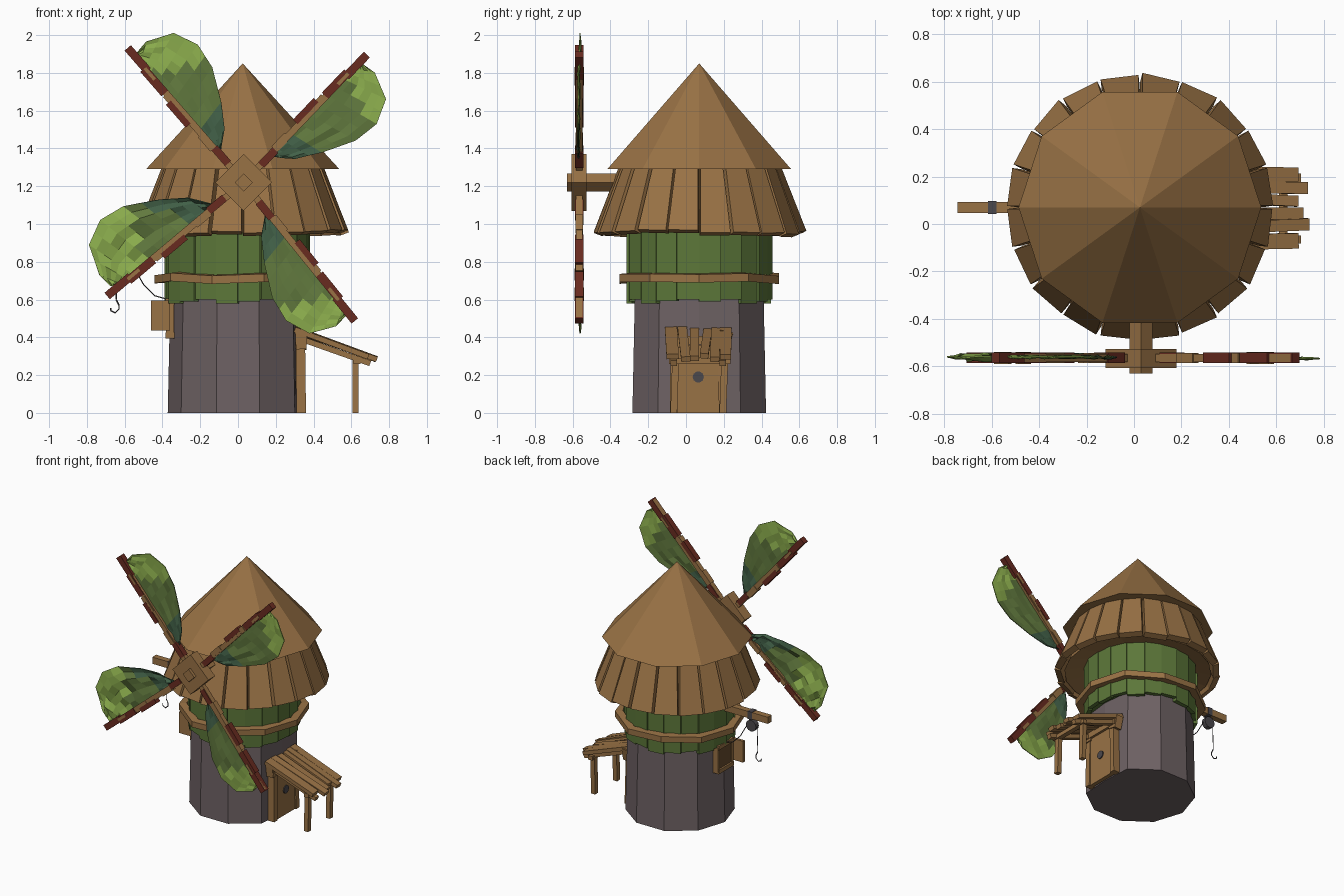
import bpy, bmesh, math, random
from mathutils import Vector as V

if "Cube" in bpy.data.objects:
    bpy.data.objects.remove(bpy.data.objects["Cube"])

random.seed(4)
CY = 0.07  # tower axis y


def mat(name, r, g, b):
    m = bpy.data.materials.new(name)
    m.diffuse_color = (*[((c / 255 + .055) / 1.055) ** 2.4 for c in (r, g, b)], 1)
    m.use_nodes = True
    m.node_tree.nodes["Principled BSDF"].inputs["Base Color"].default_value = m.diffuse_color
    return m


WOOD = mat("wood", 153, 114, 69)
DARK = mat("dark wood", 104, 76, 46)
GREEN = mat("plank green", 92, 119, 57)
STONE = mat("stone", 110, 98, 100)
RED = mat("red brown", 105, 43, 32)
TEAL = mat("teal leaf", 66, 97, 72)
LEAF = mat("mid leaf", 97, 121, 62)
LIME = mat("light leaf", 141, 175, 78)
IRON = mat("iron", 75, 72, 76)


def obj(name, bm, *mats):
    bmesh.ops.recalc_face_normals(bm, faces=bm.faces)
    me = bpy.data.meshes.new(name)
    bm.to_mesh(me)
    bm.free()
    for m in mats:
        me.materials.append(m)
    o = bpy.data.objects.new(name, me)
    bpy.context.collection.objects.link(o)
    return o


def beam(name, a, b, w, t, m, side=(0, 1, 0), w1=None):
    """Bar from a to b, w wide along side (w1 at b), t thick."""
    a, b = V(a), V(b)
    d = (b - a).normalized()
    s = (V(side) - d * V(side).dot(d)).normalized()
    n = d.cross(s)
    bm = bmesh.new()
    rings = [[bm.verts.new(p + s * ww / 2 * i + n * t / 2 * j) for i, j in ((-1, -1), (1, -1), (1, 1), (-1, 1))]
             for p, ww in ((a, w), (b, w1 or w))]
    bm.faces.new(rings[0])
    bm.faces.new(rings[1])
    for i in range(4):
        bm.faces.new((rings[0][i], rings[0][i - 1], rings[1][i - 1], rings[1][i]))
    return obj(name, bm, m)


def lathe(name, profile, m, cx=0, n=10, closed=False, tweak=None):
    """Faceted ring stack from (radius, z) pairs."""
    bm = bmesh.new()
    rings = []
    for r, z in profile:
        ring = []
        for i in range(n):
            a = 2 * math.pi * i / n
            p = V((cx + r * math.cos(a), CY + r * math.sin(a), z))
            ring.append(bm.verts.new(tweak(i, p) if tweak else p))
        rings.append(ring)
    pairs = list(zip(rings, rings[1:])) + ([(rings[-1], rings[0])] if closed else [])
    for lo, hi in pairs:
        for i in range(n):
            bm.faces.new((lo[i], lo[(i + 1) % n], hi[(i + 1) % n], hi[i]))
    if not closed:
        bm.faces.new(rings[0])
        bm.faces.new(rings[-1])
    bmesh.ops.remove_doubles(bm, verts=bm.verts, dist=1e-4)
    return obj(name, bm, m)


# Stone base, flattened at the door
def door_flat(i, p):
    if i == 0:
        p.x = 0.315
    return p


lathe("stone_base", [(.372, 0), (.358, .64)], STONE, tweak=door_flat)

# Green plank storey
lathe("inner_wall", [(.35, .61), (.35, 1.3)], GREEN, n=20)
for i in range(20):
    a = 2 * math.pi * (i + .5) / 20
    c, s = math.cos(a), math.sin(a)
    r = .362 + random.uniform(-.004, .004)
    tilt = random.uniform(-.12, .12)
    low = .59 + .012 * math.sin(i * 2.1)
    beam("green_plank", (r * c, CY + r * s, low), (r * c, CY + r * s, 1.2), .118, .03,
         GREEN, (-math.sin(a + tilt), math.cos(a + tilt), 0))

# Uneven wooden belt
lathe("belt", [(.39, .695), (.443, .69), (.443, .733), (.39, .738)], WOOD, closed=True,
      tweak=lambda i, p: p + V((0, 0, .008 * math.sin(i * 2.4))))

# Conical roof and plank skirt
lathe("roof_cone", [(.512, 1.29), (.0, 1.85)], WOOD, cx=.025)
lathe("skirt_lining", [(.36, .985), (.50, .955), (.36, 1.33)], WOOD, cx=.025, n=20)
for i in range(20):
    a = 2 * math.pi * (i + .5) / 20
    c, s = math.cos(a), math.sin(a)
    tilt = random.uniform(-.1, .1)
    z = .95 + random.uniform(-.012, .012)
    beam("skirt_plank", (.025 + .39 * c, CY + .39 * s, 1.33), (.025 + .535 * c, CY + .535 * s, z), .115, .045,
         WOOD, (-math.sin(a + tilt), math.cos(a + tilt), 0), .161)

# Axle and diamond hub
HX, HY, HZ = .03, -.565, 1.22
beam("axle", (HX, -.63, HZ), (HX, -.25, HZ), .068, .068, WOOD, (1, 0, 1))
beam("hub", (HX, -.607, HZ), (HX, -.528, HZ), .212, .212, WOOD, (1, 0, 1))

# Blades: striped arms with leaf sails
OUTLINE = [(.20, .01), (.28, .11), (.40, .19), (.57, .275), (.71, .295), (.84, .24), (.90, .10), (.89, .03)]
ARM = [.19, .25, .36, .50, .64, .76, .84, .87]
ROWS = 6


def lerp_list(pts, t):
    i = min(int(t), len(pts) - 2)
    return V(pts[i]).lerp(V(pts[i + 1]), t - i)


for ang, wrinkle, grow, rim in ((131, .007, 1, .75), (46.3, .007, 1, .79), (-51, .007, .97, .76), (220, .018, 1.14, .66)):
    t = math.radians(ang)
    d = V((math.cos(t), 0, math.sin(t)))
    n = V((math.sin(t), 0, -math.cos(t)))
    hub = V((HX, HY, HZ))

    def at(u, v, y=0):
        return hub + d * u + n * v + V((0, y, 0))

    beam("arm", at(.1, 0), at(.93, 0), .036, .034, WOOD, n)
    for u0, u1, v, w in ((.13, .24, .004, .04), (.42, .58, -.024, .034),
                         (.63, .80, -.006, .046), (.78, .94, .004, .044)):
        beam("arm_red_slat", at(u0, v), at(u1, v), w, .044, RED, n)
    for y in (-.022, .022):
        beam("arm_tip_strip", at(.72, .002, y), at(.80, .002, y), .018, .006, WOOD, n)
    for u0, u1 in ((.24, .34), (.50, .62)):
        beam("arm_pale_slat", at(u0, -.008), at(u1, -.008), .036, .042, WOOD, n)
    bm = bmesh.new()
    grid = []
    cols = 2 * (len(OUTLINE) - 1)
    for k in range(cols + 1):
        u, v = lerp_list([(*p, 0) for p in OUTLINE], k / 2)[:2]
        ua = lerp_list([(x, 0, 0) for x in ARM], k / 2)[0]
        row = []
        for j in range(ROWS + 1):
            f = j / ROWS
            y = random.uniform(-wrinkle, wrinkle) * (1 if 0 < f < 1 else .3)
            pu, pv = ua + (u - ua) * f, v * f * grow
            row.append((bm.verts.new(at(pu, pv, y)), pu, pv))
        grid.append(row)
    for i in range(cols):
        for j in range(ROWS):
            q = (grid[i][j], grid[i + 1][j], grid[i + 1][j + 1], grid[i][j + 1])
            f = bm.faces.new([p[0] for p in q])
            cu, cv = sum(p[1] for p in q) / 4, sum(p[2] for p in q) / 4
            # teal root, pale rim and tip
            f.material_index = 0 if cu < .35 + .45 * cv else 2 if cu + .45 * cv > rim else 1
    sail = obj("leaf_sail", bm, TEAL, LEAF, LIME)
    sail.modifiers.new("thickness", 'SOLIDIFY').thickness = .006

# Door with frame and porthole
beam("door", (.335, .065, 0), (.335, .065, .36), .22, .03, WOOD)
for y in (-.065, .195):
    beam("door_post", (.335, y, 0), (.33, y * .95, .4), .04, .05, WOOD)
    beam("porch_post", (.622, y, 0), (.622, y + .01, .28), .036, .034, WOOD)
    beam("porch_rafter", (.31, y, .40), (.70, y, .262), .035, .03, WOOD)
    beam("door_cap", (.335, y, .34), (.33, y * 1.1, .43), .07, .055, WOOD)
beam("door_lintel", (.335, -.1, .385), (.335, .23, .385), .06, .045, WOOD, (1, 0, 0))
beam("porch_crossbeam", (.63, -.09, .275), (.63, .235, .275), .035, .03, WOOD, (1, 0, 0))
bpy.ops.mesh.primitive_cylinder_add(vertices=10, radius=.03, depth=.008, location=(.353, .065, .19),
                                    rotation=(0, math.pi / 2, 0))
port = bpy.context.object
port.name = "door_porthole"
port.data.materials.append(IRON)

# Crooked porch roof boards
for y, x1, w in ((-.075, .69, .065), (-.01, .735, .05), (.045, .71, .05), (.105, .69, .045), (.155, .73, .05), (.21, .69, .06)):
    k = random.uniform(-.012, .012)
    z1 = .44 - (x1 - .3) * .37
    beam("porch_board", (.30, y - k, .44 + k * .6), (x1, y + k, z1 + abs(k) * .6), w, .028, WOOD, (0, 1, k * 8))

# Side window with open shutter
beam("window_pane", (-.352, .07, .42), (-.352, .07, .58), .13, .04, DARK)
for z in (.41, .59):
    beam("window_rail", (-.36, -.02, z), (-.36, .16, z), .05, .03, WOOD, (1, 0, 0))
for y in (-.01, .15):
    beam("window_jamb", (-.36, y, .41), (-.36, y, .59), .025, .04, WOOD)
beam("shutter", (-.41, -.03, .435), (-.41, -.03, .595), .10, .02, WOOD, (1, 0, 0))

# Hoist beam, strap, pulley, rope and hook
beam("hoist_beam", (-.3, CY, .87), (-.745, CY, .87), .046, .05, WOOD)
beam("pulley_strap", (-.615, CY, .87), (-.58, CY, .87), .054, .058, IRON)
bpy.ops.mesh.primitive_cylinder_add(vertices=12, radius=.042, depth=.035, location=(-.6, CY, .79),
                                    rotation=(math.pi / 2, 0, 0))
pulley = bpy.context.object
pulley.name = "pulley"
pulley.data.materials.append(IRON)


def rope(name, pts, r):
    cu = bpy.data.curves.new(name, 'CURVE')
    cu.dimensions = '3D'
    cu.bevel_depth = r
    cu.bevel_resolution = 0
    sp = cu.splines.new('POLY')
    sp.points.add(len(pts) - 1)
    for p, (x, z) in zip(sp.points, pts):
        p.co = (x, CY, z, 1)
    cu.materials.append(IRON)
    bpy.context.collection.objects.link(bpy.data.objects.new(name, cu))


rope("hoist_rope", [(-.37, .60), (-.44, .62), (-.50, .68), (-.54, .75), (-.57, .80)], .003)
rope("hook_line", [(-.64, .79), (-.645, .60)], .003)
rope("hook", [(-.645, .60), (-.63, .57), (-.63, .55), (-.65, .53), (-.672, .54), (-.675, .555)], .004)
